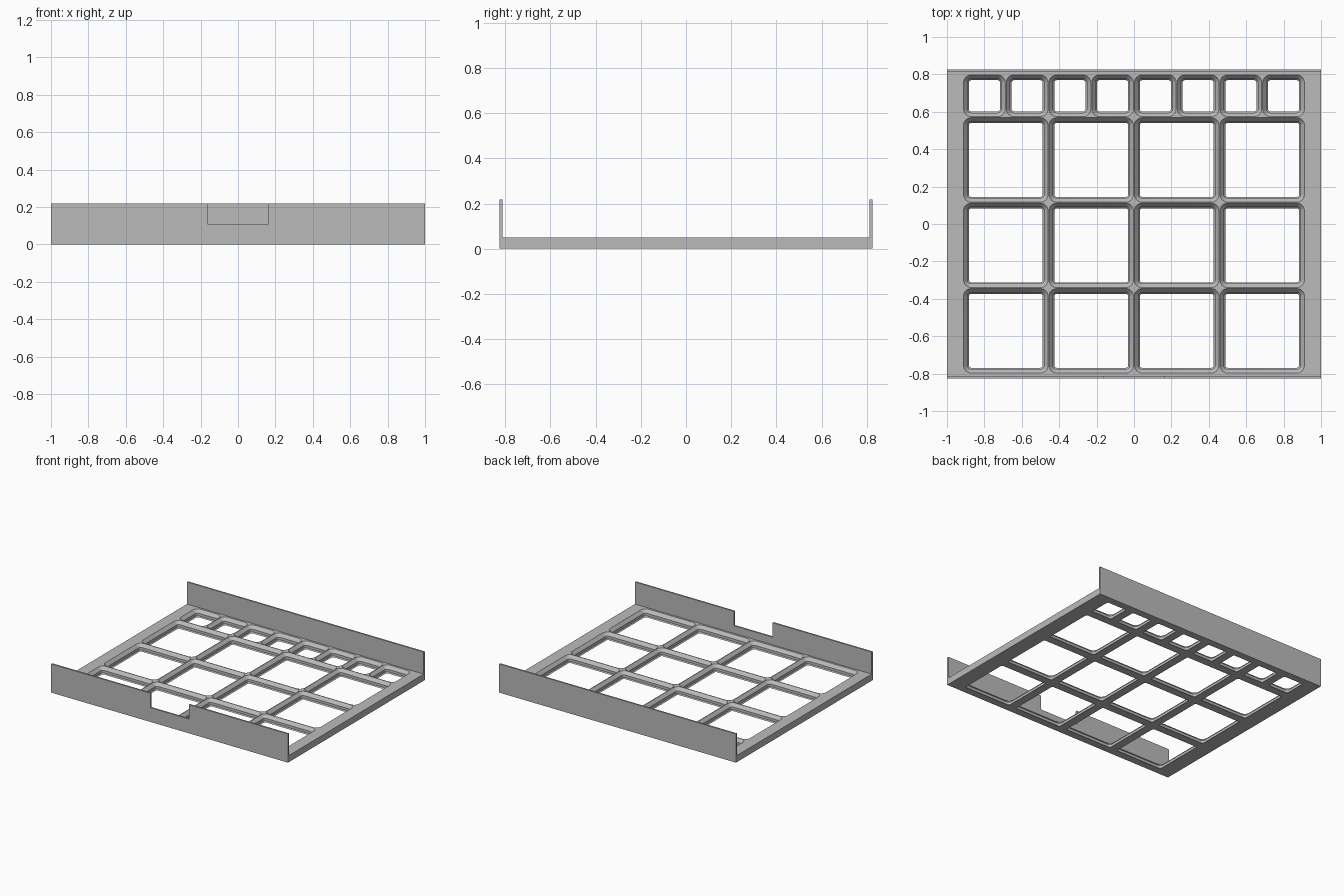
import bpy, bmesh, math

if "Cube" in bpy.data.objects:
    bpy.data.objects.remove(bpy.data.objects["Cube"])

MM = 0.01088            # one grid millimetre in model units
CELL = 42 * MM          # full cell pitch
W, D = 1.0, 0.825       # half width, half depth
BASE_H, WALL_H, WALL_T = 0.0506, 0.219, 0.013

grey = bpy.data.materials.new("light_grey")
grey.diffuse_color = (0.5, 0.5, 0.5, 1)
grey.use_nodes = True
grey.node_tree.nodes["Principled BSDF"].inputs["Base Color"].default_value = grey.diffuse_color


def make(name, bm):
    bmesh.ops.recalc_face_normals(bm, faces=bm.faces)
    me = bpy.data.meshes.new(name)
    bm.to_mesh(me)
    bm.free()
    me.materials.append(grey)
    ob = bpy.data.objects.new(name, me)
    bpy.context.collection.objects.link(ob)
    return ob


def prism_y(name, pts, y0, y1):
    """Extrude an x-z outline along y."""
    bm = bmesh.new()
    f = bm.faces.new([bm.verts.new((x, y0, z)) for x, z in pts])
    ext = bmesh.ops.extrude_face_region(bm, geom=[f])["geom"]
    bmesh.ops.translate(bm, vec=(0, y1 - y0, 0),
                        verts=[v for v in ext if isinstance(v, bmesh.types.BMVert)])
    return make(name, bm)


def rounded_ring(bm, cx, cy, half, r, z, seg=8):
    ring = []
    for q, (sx, sy) in enumerate(((1, 1), (-1, 1), (-1, -1), (1, -1))):
        for i in range(seg + 1):
            a = math.pi / 2 * (q + i / seg)
            ring.append(bm.verts.new((cx + sx * (half - r) + r * math.cos(a),
                                      cy + sy * (half - r) + r * math.sin(a), z)))
    return ring


def add_pocket(bm, cx, cy, size):
    """Stepped, chamfered pocket going right through the base."""
    profile = [(2.85, -1), (2.85, 0), (2.15, 0.7), (2.15, 2.5), (0.25, 4.65), (0.25, 6)]
    rings = [rounded_ring(bm, cx, cy, size / 2 - inset * MM, (4 - inset) * MM, z * MM)
             for inset, z in profile]
    bm.faces.new(rings[0][::-1])
    bm.faces.new(rings[-1])
    n = len(rings[0])
    for a, b in zip(rings, rings[1:]):
        for i in range(n):
            j = (i + 1) % n
            bm.faces.new((a[i], a[j], b[j], b[i]))


# Base plate
base = prism_y("grid_base", [(-W, 0), (W, 0), (W, BASE_H), (-W, BASE_H)], -D, D)

# Pockets: three rows of full cells, one row of half cells at the back
bm = bmesh.new()
y_start = -1.75 * CELL
for col in range(4):
    for row in range(3):
        add_pocket(bm, (col - 1.5) * CELL, y_start + (row + 0.5) * CELL, CELL)
for col in range(8):
    add_pocket(bm, (col - 3.5) * CELL / 2, y_start + 3.25 * CELL, CELL / 2)
cutter = make("pocket_cutter", bm)
cutter.hide_render = True

mod = base.modifiers.new("pockets", "BOOLEAN")
mod.operation, mod.solver, mod.object = "DIFFERENCE", "EXACT", cutter
bpy.context.view_layer.objects.active = base
base.select_set(True)
bpy.ops.object.modifier_apply(modifier=mod.name)
bpy.data.objects.remove(cutter)
bpy.ops.object.shade_smooth_by_angle(angle=math.radians(20))

# Back wall, and front wall with a finger notch
prism_y("back_wall", [(-W, BASE_H), (W, BASE_H), (W, WALL_H), (-W, WALL_H)],
        D - WALL_T, D)
N, NZ = 0.163, 0.109
prism_y("front_wall", [(-W, BASE_H), (W, BASE_H), (W, WALL_H), (N, WALL_H), (N, NZ),
                       (-N, NZ), (-N, WALL_H), (-W, WALL_H)], -D, -D + WALL_T)
